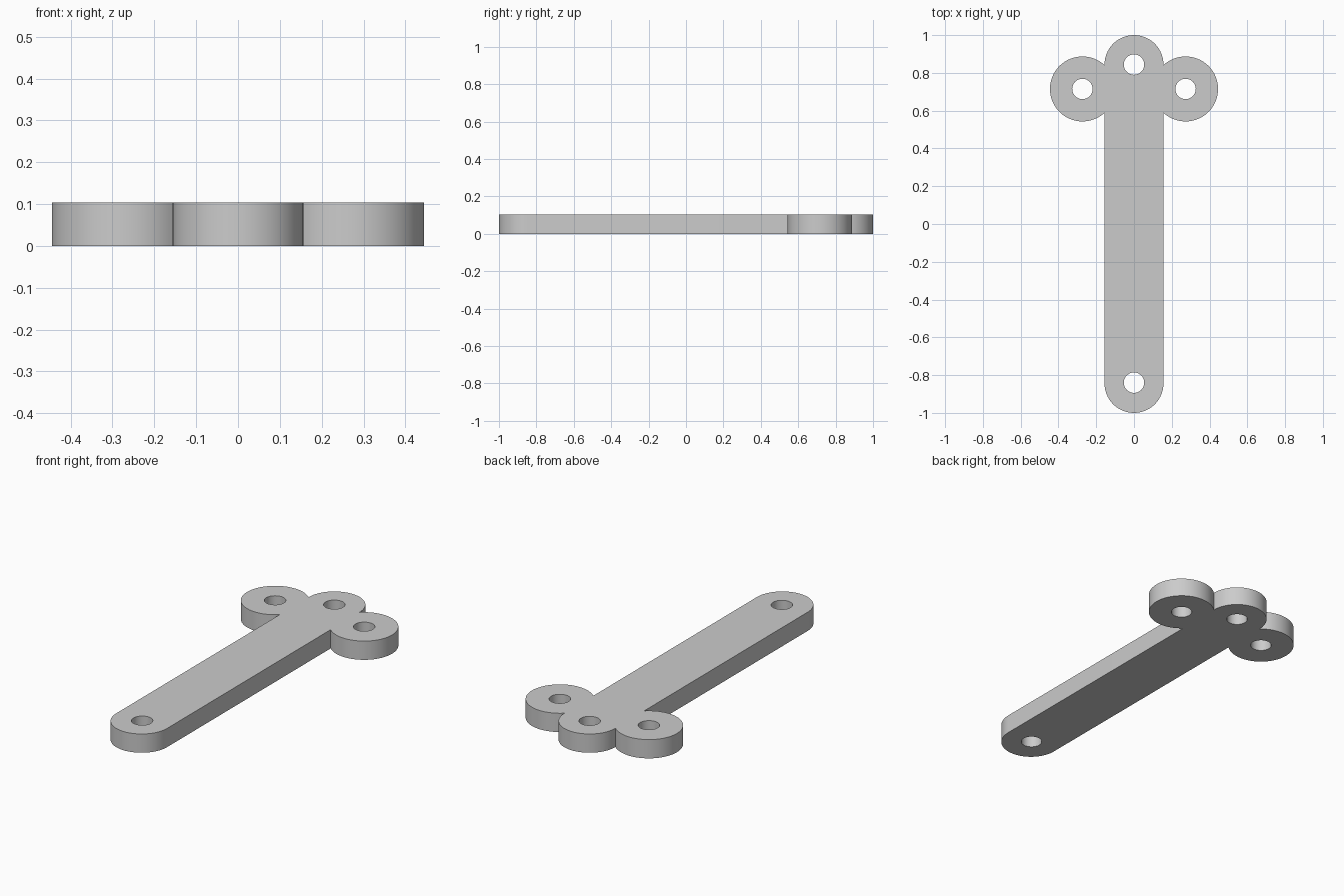
import bpy
import bmesh
from math import acos, cos, sin, pi, radians
from mathutils import Vector

cube = bpy.data.objects.get("Cube")
if cube:
    bpy.data.objects.remove(cube, do_unlink=True)

THICK = 0.104
BAR_R = 0.156            # half width of the bar and radius of its ends
END_Y = 1 - BAR_R
LOBE_R, LOBE_X, LOBE_Y = 0.172, 0.273, 0.715
HOLE_R = 0.054


def arc(cx, cy, r, start, end, steps):
    return [Vector((cx + r * cos(start + (end - start) * i / steps),
                    cy + r * sin(start + (end - start) * i / steps), 0))
            for i in range(steps + 1)]


def add_loop(bm, points):
    verts = [bm.verts.new(p) for p in points]
    return [bm.edges.new((v, verts[i - 1])) for i, v in enumerate(verts)]


# Outline: rounded bar with a lobe on each side, meeting at the bar's edge
meet = acos((BAR_R - LOBE_X) / LOBE_R)
outline = (arc(0, -END_Y, BAR_R, pi, 2 * pi, 40)
           + arc(LOBE_X, LOBE_Y, LOBE_R, -meet, meet, 56)
           + arc(0, END_Y, BAR_R, 0, pi, 40)
           + arc(-LOBE_X, LOBE_Y, LOBE_R, pi - meet, pi + meet, 56))

bm = bmesh.new()
edges = add_loop(bm, outline)

# Bolt holes
for x, y in ((0, -0.84), (0, END_Y), (LOBE_X, LOBE_Y), (-LOBE_X, LOBE_Y)):
    edges += add_loop(bm, arc(x, y, HOLE_R, 0, 2 * pi, 40)[:-1])

# Fill the flat plate and give it thickness
bmesh.ops.triangle_fill(bm, edges=edges, use_beauty=True)
top = bmesh.ops.extrude_face_region(bm, geom=bm.faces[:])["geom"]
bmesh.ops.translate(bm, vec=(0, 0, THICK),
                    verts=[g for g in top if isinstance(g, bmesh.types.BMVert)])
bmesh.ops.recalc_face_normals(bm, faces=bm.faces[:])

mesh = bpy.data.meshes.new("link_plate")
bm.to_mesh(mesh)
bm.free()
plate = bpy.data.objects.new("link_plate", mesh)
bpy.context.collection.objects.link(plate)

# Plain grey material
GREY = (0.6, 0.6, 0.6, 1)
mat = bpy.data.materials.new("plain_grey")
mat.use_nodes = True
mat.diffuse_color = GREY
mat.node_tree.nodes["Principled BSDF"].inputs["Base Color"].default_value = GREY
mesh.materials.append(mat)

# Smooth round walls, sharp rims
bpy.ops.object.select_all(action='DESELECT')
plate.select_set(True)
bpy.context.view_layer.objects.active = plate
bpy.ops.object.shade_smooth_by_angle(angle=radians(30))
